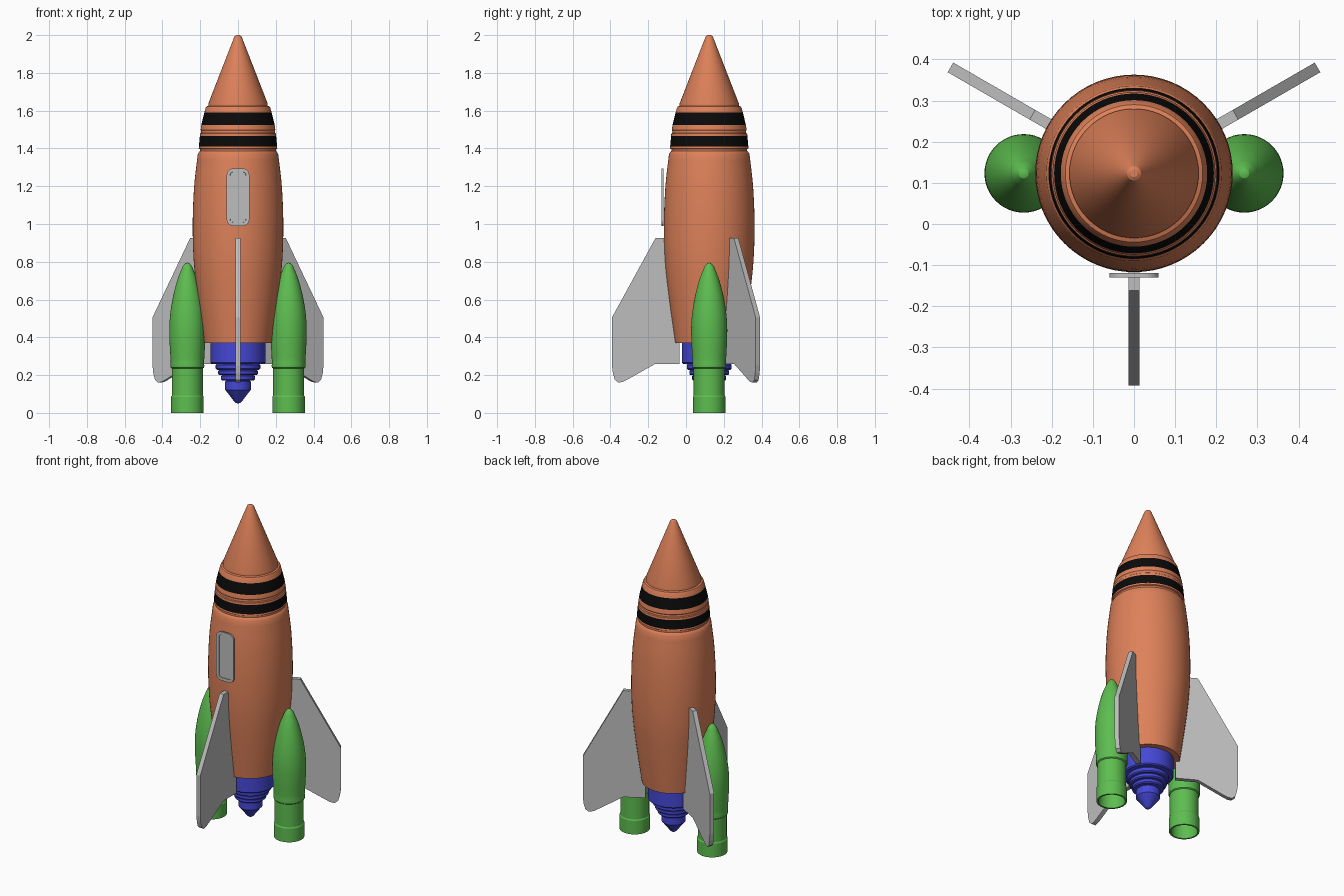
import bpy, bmesh, math
from mathutils import Matrix, Vector

if "Cube" in bpy.data.objects:
    bpy.data.objects.remove(bpy.data.objects["Cube"], do_unlink=True)

AXIS_Y = 0.123  # rocket axis sits behind the origin


def material(name, rgb):
    m = bpy.data.materials.new(name)
    m.use_nodes = True
    m.diffuse_color = (*rgb, 1)
    m.node_tree.nodes["Principled BSDF"].inputs["Base Color"].default_value = (*rgb, 1)
    return m


orange = material("orange", (0.73, 0.22, 0.10))
black = material("black", (0.003, 0.003, 0.003))
green = material("green", (0.11, 0.51, 0.08))
blue = material("blue", (0.06, 0.065, 0.68))
grey = material("grey", (0.51, 0.51, 0.51))


def finish(name, bm, mats, matrix=Matrix(), smooth=True):
    bmesh.ops.recalc_face_normals(bm, faces=bm.faces)
    mesh = bpy.data.meshes.new(name)
    bm.to_mesh(mesh)
    bm.free()
    mesh.transform(matrix)
    for m in mats:
        mesh.materials.append(m)
    obj = bpy.data.objects.new(name, mesh)
    bpy.context.collection.objects.link(obj)
    if smooth:
        bpy.ops.object.select_all(action="DESELECT")
        obj.select_set(True)
        bpy.context.view_layer.objects.active = obj
        bpy.ops.object.shade_smooth_by_angle(angle=math.radians(28))
    return obj


def curve_through(points, steps=5):
    """Smooth curve through profile points."""
    p = [Vector(q) for q in points]
    p = [2 * p[0] - p[1]] + p + [2 * p[-1] - p[-2]]
    out = []
    for a, b, c, d in zip(p, p[1:], p[2:], p[3:]):
        for i in range(steps):
            t = i / steps
            out.append(tuple(0.5 * (2 * b + (c - a) * t + (2 * a - 5 * b + 4 * c - d) * t * t
                                    + (3 * b - a - 3 * c + d) * t ** 3)))
    return out + [tuple(p[-2])]


def lathe(profile, segments=64):
    """Revolve (radius, height) points around z; radius 0 closes the end."""
    bm = bmesh.new()
    rings = []
    for r, z in profile:
        count = segments if r > 0 else 1
        rings.append([bm.verts.new((r * math.cos(math.tau * i / segments),
                                    r * math.sin(math.tau * i / segments), z)) for i in range(count)])
    for low, high in zip(rings, rings[1:]):
        for i in range(segments):
            j = (i + 1) % segments
            corners = [low[i % len(low)], low[j % len(low)], high[j % len(high)], high[i % len(high)]]
            bm.faces.new(list(dict.fromkeys(corners)))
    return bm


def prism(outline, depth):
    """Extrude an x-z outline along y, centred."""
    bm = bmesh.new()
    front = bm.faces.new([bm.verts.new((x, -depth / 2, z)) for x, z in outline])
    back = bmesh.ops.extrude_face_region(bm, geom=[front], use_keep_orig=True)["geom"]
    bmesh.ops.translate(bm, vec=(0, depth, 0), verts=[v for v in back if isinstance(v, bmesh.types.BMVert)])
    return bm, front


axis = Matrix.Translation((0, AXIS_Y, 0))

# Fuselage with painted bands, grooves and nose cone
hull = curve_through([(0.18, 0.37), (0.212, 0.6), (0.234, 0.8), (0.24, 1.0), (0.232, 1.2), (0.213, 1.37)])
bands = [(0.206, 1.382), (0.201, 1.386), (0.201, 1.396), (0.208, 1.4), (0.207, 1.41), (0.202, 1.465),
         (0.201, 1.478), (0.196, 1.482), (0.195, 1.492), (0.198, 1.498), (0.194, 1.525), (0.178, 1.59),
         (0.171, 1.615), (0.167, 1.622), (0.157, 1.626), (0.157, 1.638)]
nose = [(0.022, 1.985), (0.017, 1.995), (0.009, 2.0)]
bm = lathe([(0, 0.37)] + hull + bands + nose + [(0, 2.0)])
for f in bm.faces:
    z = f.calc_center_median().z
    f.material_index = int(1.41 < z < 1.465 or 1.525 < z < 1.59)
finish("fuselage", bm, [orange, black], axis)

# Stepped engine nozzle, each step slightly rounded
steps = [(0.145, 0.26), (0.118, 0.228), (0.105, 0.2), (0.09, 0.172), (0.068, 0.115)]
profile = [(0, 0.39), (0.145, 0.39)]
top = 0.39
for r, z in steps:
    profile += [(r - 0.006, top), (r, top - 0.006), (r, z + 0.006), (r - 0.006, z)]
    top = z
profile = profile[:1] + profile[2:] + [(0.02, 0.06), (0.01, 0.052), (0, 0.05)]
finish("engine_nozzle", lathe(profile), [blue], axis)

# Side boosters with open tail pipes
shell = curve_through([(0.088, 0.262), (0.095, 0.4), (0.093, 0.5), (0.079, 0.6), (0.054, 0.7), (0.025, 0.775)])
booster = [(0, 0.09), (0.072, 0.09), (0.076, 0.0), (0.086, 0.0), (0.086, 0.085), (0.082, 0.092), (0.082, 0.235),
           (0.088, 0.24), (0.09, 0.25)] + shell + [(0.012, 0.791), (0, 0.796)]
for side, x in (("left", 0.268), ("right", -0.268)):
    finish(side + "_booster", lathe(booster, 48), [green], axis @ Matrix.Translation((x, 0, 0)))

# Three fins around the axis
fin = [(0.157, 0.26), (0.285, 0.26), (0.43, 0.178), (0.455, 0.165), (0.48, 0.16), (0.5, 0.175),
       (0.51, 0.21), (0.515, 0.25), (0.515, 0.505), (0.285, 0.925), (0.157, 0.925)]
for name, angle in (("front_fin", -90), ("left_fin", 30), ("right_fin", 150)):
    bm, _ = prism(fin, 0.027)
    finish(name, bm, [grey], axis @ Matrix.Rotation(math.radians(angle), 4, "Z"), smooth=False)

# Window plate with a recessed pane
W, H, R = 0.06, 0.152, 0.035
outline = []
for quarter, (sx, sz) in enumerate(((1, 1), (-1, 1), (-1, -1), (1, -1))):
    for i in range(7):
        a = math.radians(90 * quarter + 15 * i)
        outline.append((sx * (W - R) + R * math.cos(a), sz * (H - R) + R * math.sin(a)))
bm, front = prism(outline, 0.011)
bm.normal_update()
bmesh.ops.inset_region(bm, faces=[front], thickness=0.018)
bmesh.ops.inset_region(bm, faces=[front], thickness=0.001)
bmesh.ops.translate(bm, vec=(0, 0.004, 0), verts=front.verts)
finish("window", bm, [grey], Matrix.Translation((0, -0.124, 1.142)), smooth=False)
